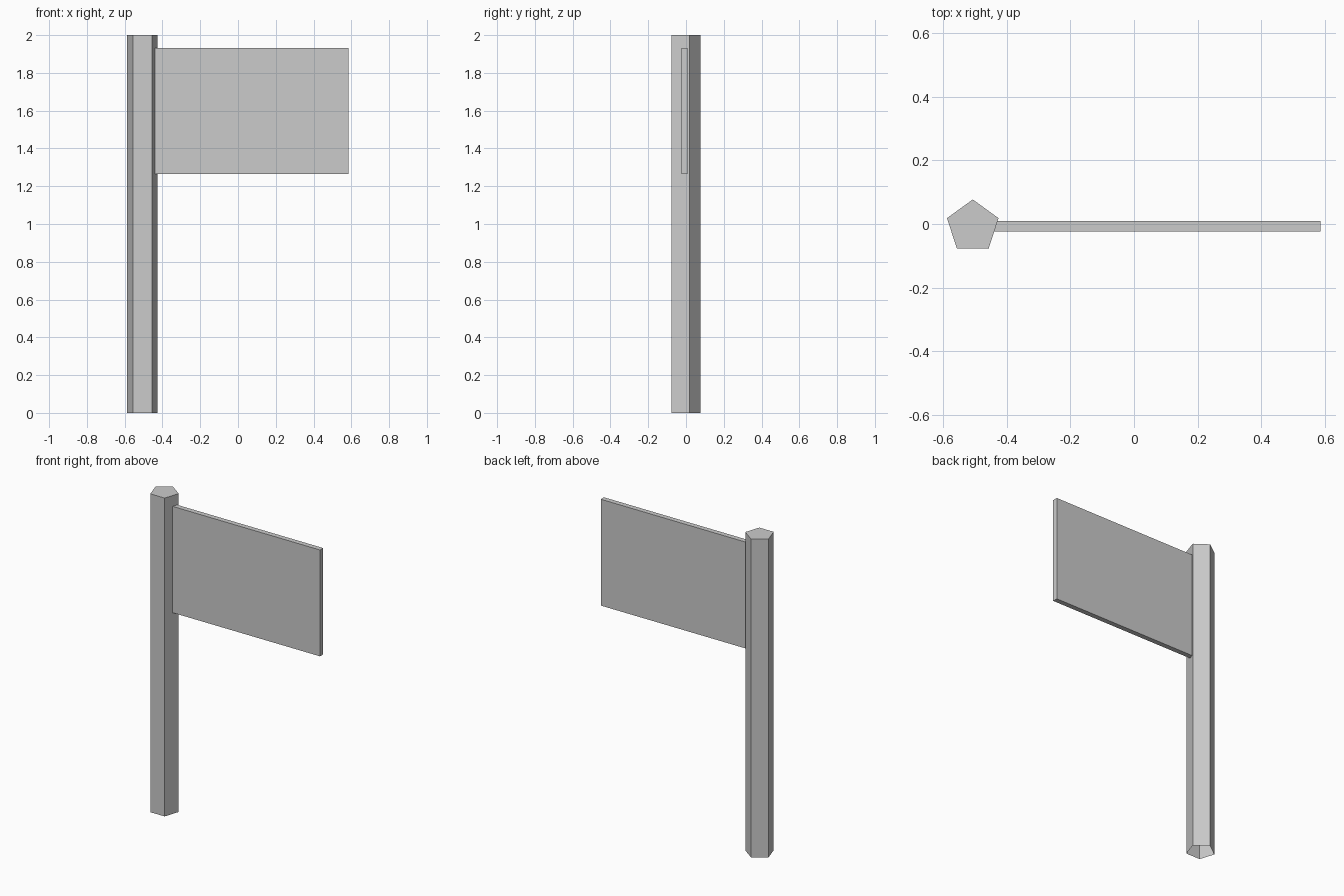
import bpy, bmesh, math

if "Cube" in bpy.data.objects:
    bpy.data.objects.remove(bpy.data.objects["Cube"])


def make_object(name, bm):
    mesh = bpy.data.meshes.new(name)
    bm.to_mesh(mesh)
    bm.free()
    obj = bpy.data.objects.new(name, mesh)
    bpy.context.collection.objects.link(obj)
    return obj


# Five-sided post: capped on top, open underneath
POST_X, POST_Y, RADIUS, HEIGHT = -0.506, -0.008, 0.085, 2.0
bm = bmesh.new()
angles = [math.pi / 2 + i * math.tau / 5 for i in range(5)]
rings = [[bm.verts.new((POST_X + RADIUS * math.cos(a), POST_Y + RADIUS * math.sin(a), z))
          for a in angles] for z in (0, HEIGHT)]
low, high = rings
for i in range(5):
    j = (i + 1) % 5
    bm.faces.new((low[i], low[j], high[j], high[i]))
bm.faces.new(high)
make_object("post", bm)

# Thin sign board fixed to the right side of the post
x0, x1 = -0.44, 0.586
y0, y1 = -0.023, 0.009
z0, z1 = 1.264, 1.932
bm = bmesh.new()
bmesh.ops.create_cube(bm, size=1)
bmesh.ops.scale(bm, vec=(x1 - x0, y1 - y0, z1 - z0), verts=bm.verts)
bmesh.ops.translate(bm, vec=((x0 + x1) / 2, (y0 + y1) / 2, (z0 + z1) / 2), verts=bm.verts)
make_object("sign_board", bm)
